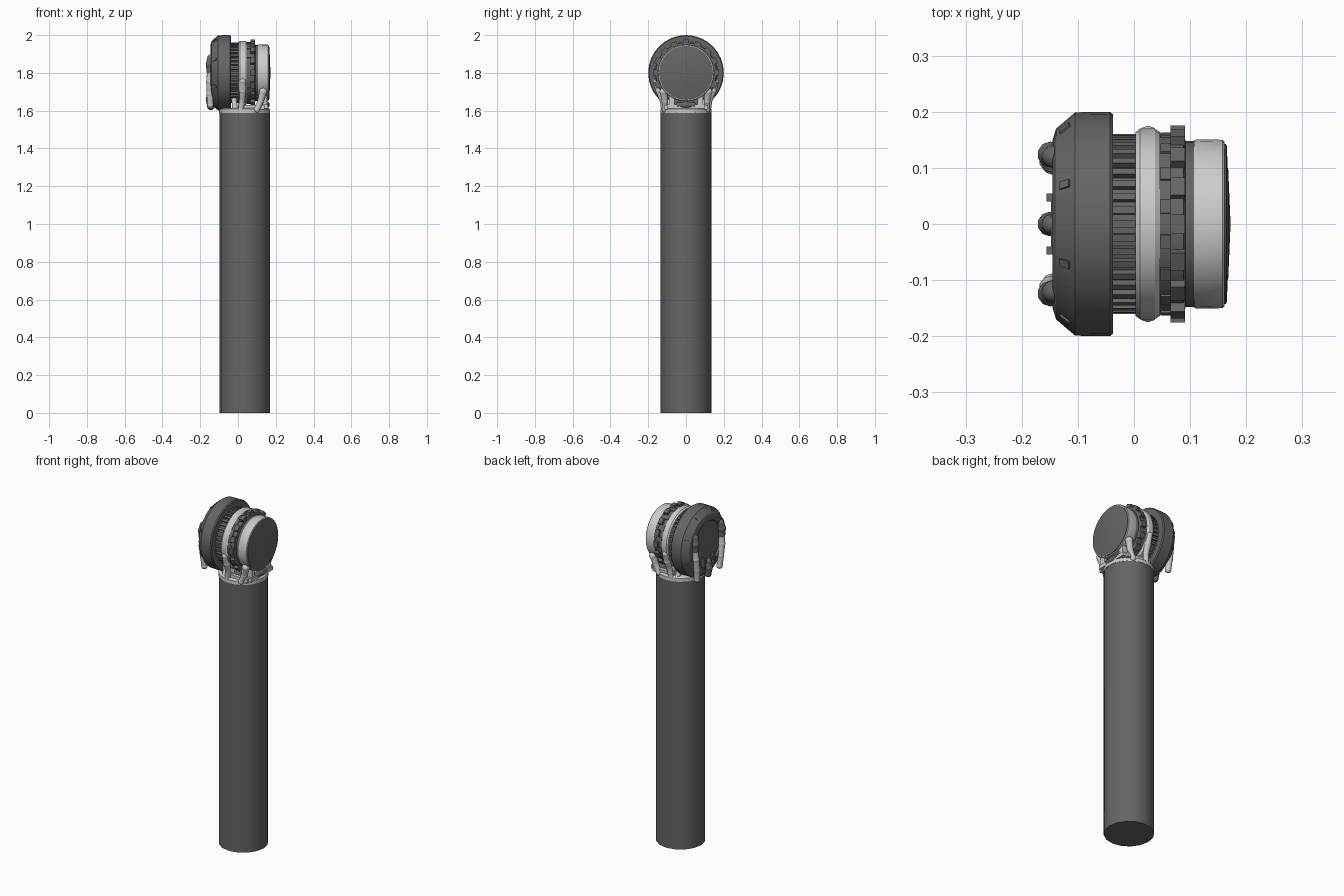
import bpy, bmesh, math
from mathutils import Vector, Matrix

if "Cube" in bpy.data.objects:
    bpy.data.objects.remove(bpy.data.objects["Cube"])

CZ = 1.8      # height of the head axis
PX = 0.035    # pole centre in x

def material(name, g):
    m = bpy.data.materials.new(name)
    m.diffuse_color = (g, g, g, 1)
    m.use_nodes = True
    m.node_tree.nodes["Principled BSDF"].inputs["Base Color"].default_value = m.diffuse_color
    return m

DARK, LIGHT = material("dark_grey", 0.13), material("light_grey", 0.6)

def finish(name, bm, mat, angle=28):
    bmesh.ops.recalc_face_normals(bm, faces=bm.faces)
    me = bpy.data.meshes.new(name)
    bm.to_mesh(me)
    bm.free()
    me.materials.append(mat)
    ob = bpy.data.objects.new(name, me)
    bpy.context.collection.objects.link(ob)
    bpy.ops.object.select_all(action='DESELECT')
    bpy.context.view_layer.objects.active = ob
    ob.select_set(True)
    bpy.ops.object.shade_smooth_by_angle(angle=math.radians(angle))
    return ob

def revolve(name, profile, mat, n=32, vertical=False, closed=False):
    """Spin (axial, radius) points about the head axis, or about the pole axis."""
    bm = bmesh.new()
    rings = []
    for a, r in profile:
        ring = []
        for i in range(n):
            t = 2 * math.pi * i / n
            c, s = r * math.cos(t), r * math.sin(t)
            ring.append(bm.verts.new((PX + c, s, a) if vertical else (a, s, CZ + c)))
        rings.append(ring)
    pairs = list(zip(rings, rings[1:]))
    if closed:
        pairs.append((rings[-1], rings[0]))
    else:
        bm.faces.new(rings[0])
        bm.faces.new(rings[-1])
    for p, q in pairs:
        for i in range(n):
            j = (i + 1) % n
            bm.faces.new((p[i], p[j], q[j], q[i]))
    return finish(name, bm, mat)

def add_box(bm, centre, size, rot=Matrix()):
    m = rot @ Matrix.Translation(centre) @ Matrix.Diagonal((*size, 1))
    bmesh.ops.create_cube(bm, size=1, matrix=m)

def radial_blocks(name, n, x, r, size, mat, offset=0.0, tilt=0.0):
    """Blocks repeated around the head axis at radius r."""
    bm = bmesh.new()
    for i in range(n):
        rot = (Matrix.Translation((0, 0, CZ))
               @ Matrix.Rotation(2 * math.pi * (i + offset) / n, 4, 'X'))
        local = Matrix.Translation((x, 0, r)) @ Matrix.Rotation(tilt, 4, 'Y')
        add_box(bm, (0, 0, 0), size, rot @ local)
    return finish(name, bm, mat)

def limb(name, points, radii, mat):
    """Jointed tube: tapered segments with ball joints."""
    bm = bmesh.new()
    for p, r in zip(points, radii):
        bmesh.ops.create_icosphere(bm, subdivisions=2, radius=r,
                                   matrix=Matrix.Translation(p))
    for i in range(len(points) - 1):
        a, b = Vector(points[i]), Vector(points[i + 1])
        d = b - a
        m = Matrix.Translation((a + b) / 2) @ d.to_track_quat('Z', 'Y').to_matrix().to_4x4()
        bmesh.ops.create_cone(bm, cap_ends=True, segments=10, radius1=radii[i] * 0.93,
                              radius2=radii[i + 1] * 0.93, depth=d.length, matrix=m)
    return finish(name, bm, mat, 40)

# pole and the collar on its top
revolve("pole", [(0, 0.134), (1.595, 0.134)], DARK, 16, True)
revolve("collar", [(1.588, 0.135), (1.608, 0.135), (1.614, 0.125), (1.614, 0.1),
                   (1.59, 0.098)], LIGHT, 24, True, True)

# large rear housing with a recessed back
revolve("housing", [(-0.136, 0.125), (-0.145, 0.132), (-0.145, 0.15), (-0.139, 0.17),
                    (-0.105, 0.199), (-0.043, 0.2), (-0.037, 0.195), (-0.037, 0.15)], DARK)
radial_blocks("housing_studs", 8, -0.123, 0.184, (0.022, 0.014, 0.006), DARK, 0.5,
              -math.radians(40))

# ribbed drum
revolve("drum_core", [(-0.04, 0.148), (0.11, 0.148)], DARK)
radial_blocks("drum_ribs", 40, -0.017, 0.15, (0.042, 0.013, 0.02), DARK)

# light middle band
revolve("middle_band", [(0.003, 0.145), (0.003, 0.164), (0.011, 0.17), (0.037, 0.17),
                        (0.046, 0.164), (0.046, 0.145)], LIGHT)

# toothed ring
revolve("tooth_ring", [(0.046, 0.161), (0.088, 0.161), (0.093, 0.145)], DARK)
radial_blocks("teeth", 16, 0.078, 0.163, (0.026, 0.034, 0.025), DARK)
radial_blocks("small_pads", 16, 0.056, 0.158, (0.018, 0.026, 0.012), DARK, 0.5)

# light front band and end cap
revolve("front_band", [(0.107, 0.14), (0.107, 0.149), (0.112, 0.151), (0.158, 0.15),
                       (0.161, 0.147), (0.161, 0.135)], LIGHT)
revolve("end_cap", [(0.15, 0.143), (0.164, 0.143), (0.1655, 0.138), (0.167, 0.1),
                    (0.168, 0.096), (0.172, 0.002)], DARK)

for side, s in (("left", -1), ("right", 1)):
    # cradle arms from the collar to the light bands
    limb(f"middle_arm_{side}", [(0.015, s * 0.118, 1.608), (0.022, s * 0.124, 1.655),
                                (0.025, s * 0.142, 1.705), (0.025, s * 0.157, 1.755)],
         [0.016, 0.017, 0.02, 0.018], LIGHT)
    limb(f"front_arm_{side}", [(0.1, s * 0.112, 1.606), (0.12, s * 0.112, 1.65),
                               (0.133, s * 0.118, 1.7)], [0.017, 0.018, 0.022], LIGHT)
    limb(f"rear_arm_{side}", [(-0.015, s * 0.1, 1.606), (-0.02, s * 0.085, 1.655)],
         [0.016, 0.015], LIGHT)
    # jointed clamps on the housing back
    limb(f"clamp_{side}", [(-0.146, s * 0.106, 1.63), (-0.15, s * 0.112, 1.69),
                           (-0.15, s * 0.122, 1.755), (-0.148, s * 0.124, 1.8)],
         [0.018, 0.019, 0.02, 0.018], LIGHT)
    limb(f"clamp_tip_{side}", [(-0.148, s * 0.124, 1.81), (-0.149, s * 0.124, 1.845),
                               (-0.144, s * 0.12, 1.878)], [0.02, 0.023, 0.02], DARK)

# central clamp with its brackets
limb("clamp_centre", [(-0.144, 0, 1.622), (-0.15, 0, 1.66), (-0.147, 0, 1.695)],
     [0.02, 0.022, 0.018], DARK)
bm = bmesh.new()
for s in (-1, 1):
    add_box(bm, (-0.146, s * 0.047, 1.7), (0.02, 0.014, 0.06))
add_box(bm, (-0.14, 0, 1.7), (0.015, 0.1, 0.02))
finish("clamp_brackets", bm, DARK)

# saddle bridge between the collar and the bands
bm = bmesh.new()
for s in (-1, 1):
    add_box(bm, (0.07, s * 0.105, 1.618), (0.14, 0.022, 0.024))
for x, w in ((0.025, 0.04), (0.134, 0.05)):
    add_box(bm, (x, 0, 1.622), (w, 0.2, 0.022))
for x, w in ((0.025, 0.03), (0.134, 0.04)):
    for y in (-0.075, 0.075):
        add_box(bm, (x, y, 1.648), (w, 0.03, 0.06))
finish("saddle", bm, LIGHT)

# rounded pin under the drum
limb("saddle_pin", [(0.148, -0.04, 1.63), (0.148, 0, 1.63), (0.148, 0.04, 1.63)],
     [0.015, 0.02, 0.015], DARK)
